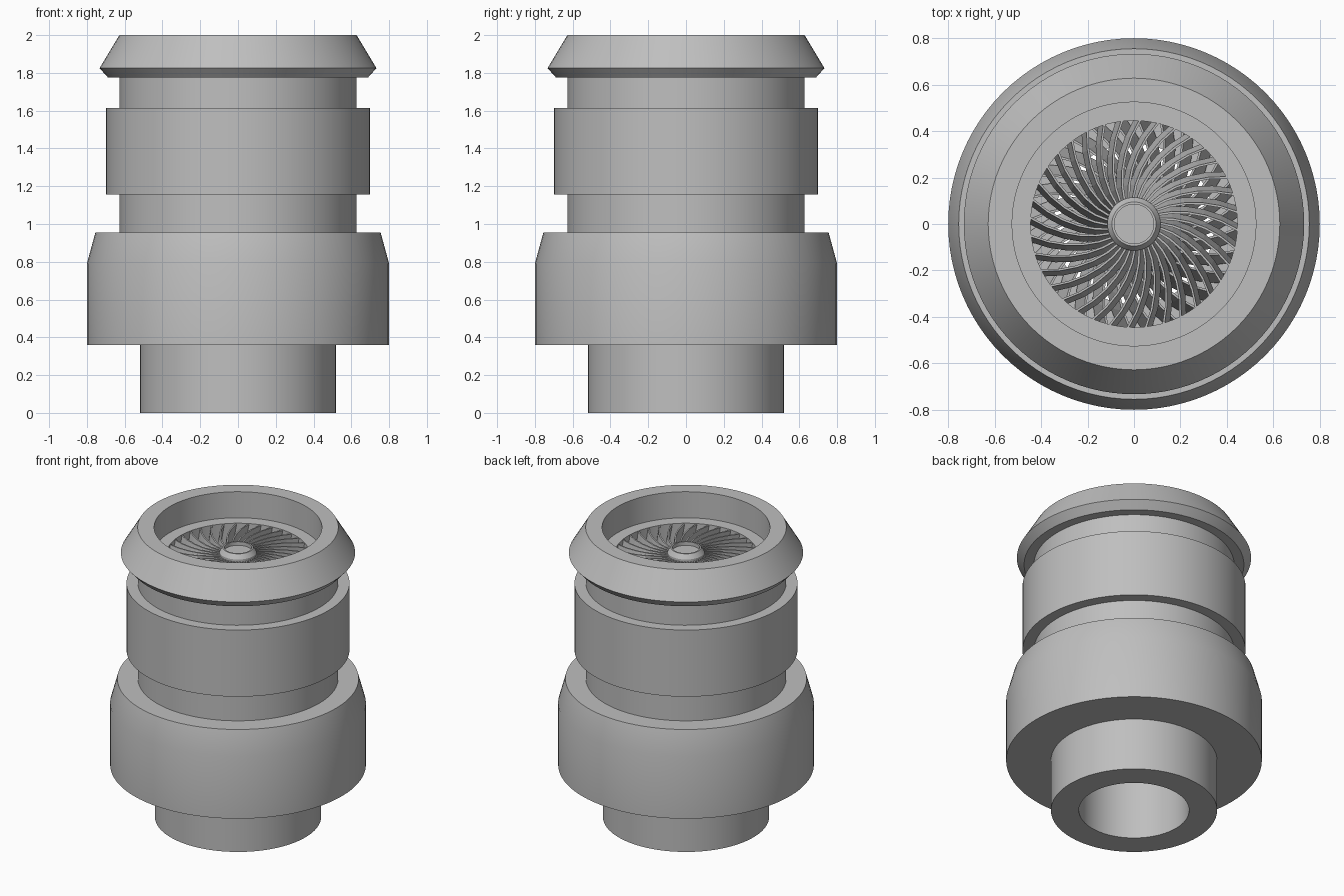
import bpy, bmesh, math

if "Cube" in bpy.data.objects:
    bpy.data.objects.remove(bpy.data.objects["Cube"])

grey = bpy.data.materials.new("mid grey")
grey.diffuse_color = (0.52, 0.52, 0.52, 1)
grey.use_nodes = True
grey.node_tree.nodes["Principled BSDF"].inputs["Base Color"].default_value = grey.diffuse_color


def finish(name, bm, smooth):
    bmesh.ops.remove_doubles(bm, verts=bm.verts, dist=1e-5)
    bmesh.ops.recalc_face_normals(bm, faces=bm.faces)
    mesh = bpy.data.meshes.new(name)
    bm.to_mesh(mesh)
    bm.free()
    mesh.materials.append(grey)
    obj = bpy.data.objects.new(name, mesh)
    bpy.context.collection.objects.link(obj)
    if smooth:
        bpy.ops.object.select_all(action='DESELECT')
        obj.select_set(True)
        bpy.context.view_layer.objects.active = obj
        bpy.ops.object.shade_smooth_by_angle(angle=math.radians(30))
    return obj


def lathe(name, profile, closed, steps=96):
    """Revolve an (r, z) profile around the z axis."""
    bm = bmesh.new()
    vs = [bm.verts.new((r, 0, z)) for r, z in profile]
    es = [bm.edges.new(p) for p in zip(vs, vs[1:])]
    if closed:
        es.append(bm.edges.new((vs[-1], vs[0])))
    bmesh.ops.spin(bm, geom=vs + es, cent=(0, 0, 0), axis=(0, 0, 1),
                   angle=math.tau, steps=steps, use_duplicate=False)
    return finish(name, bm, True)


def blade_ring(name, count, z_top, z_bot, width, sweep, r_tip):
    """Ring of thin pitched blades, swept from the hub to the wall."""
    bm = bmesh.new()
    r0, thick, parts = 0.10, 0.010, 5
    sgn = math.copysign(1, sweep)
    for k in range(count):
        rings = []
        for i in range(parts + 1):
            t = i / parts
            r = r0 + (r_tip - r0) * t
            base = math.tau * k / count - sweep * t
            # section: top edge, top back, bottom back, bottom edge
            sec = [(0, z_top), (thick, z_top),
                   (width, z_bot), (width - thick, z_bot)]
            rings.append([bm.verts.new((r * math.cos(base + sgn * o / r),
                                        r * math.sin(base + sgn * o / r), z))
                          for o, z in sec])
        for a, b in zip(rings, rings[1:]):
            for j in range(4):
                n = (j + 1) % 4
                bm.faces.new((a[j], a[n], b[n], b[j]))
        bm.faces.new(rings[0])
        bm.faces.new(rings[-1])
    return finish(name, bm, False)


# Hollow stepped housing: foot, wide collar, band, flared lip, bore
lathe("housing", [
    (0.345, 0), (0.52, 0), (0.52, 0.36), (0.80, 0.36), (0.80, 0.79),
    (0.755, 0.955), (0.627, 0.955), (0.627, 1.155), (0.698, 1.155),
    (0.698, 1.615), (0.627, 1.615), (0.627, 1.775), (0.688, 1.775),
    (0.733, 1.825), (0.628, 2.0), (0.525, 2.0), (0.525, 1.82),
    (0.445, 1.82), (0.445, 1.48), (0.345, 1.48)], True)

# Central hub with a raised rim
lathe("hub", [
    (0, 1.835), (0.085, 1.835), (0.085, 1.86), (0.095, 1.86),
    (0.115, 1.83), (0.115, 1.49), (0, 1.49)], False, 48)

# Two stacked blade rings that turn in opposite directions
blade_ring("upper_blades", 36, 1.815, 1.67, 0.034, math.radians(24), 0.446)
blade_ring("lower_blades", 28, 1.64, 1.50, 0.058, math.radians(-24), 0.446)
